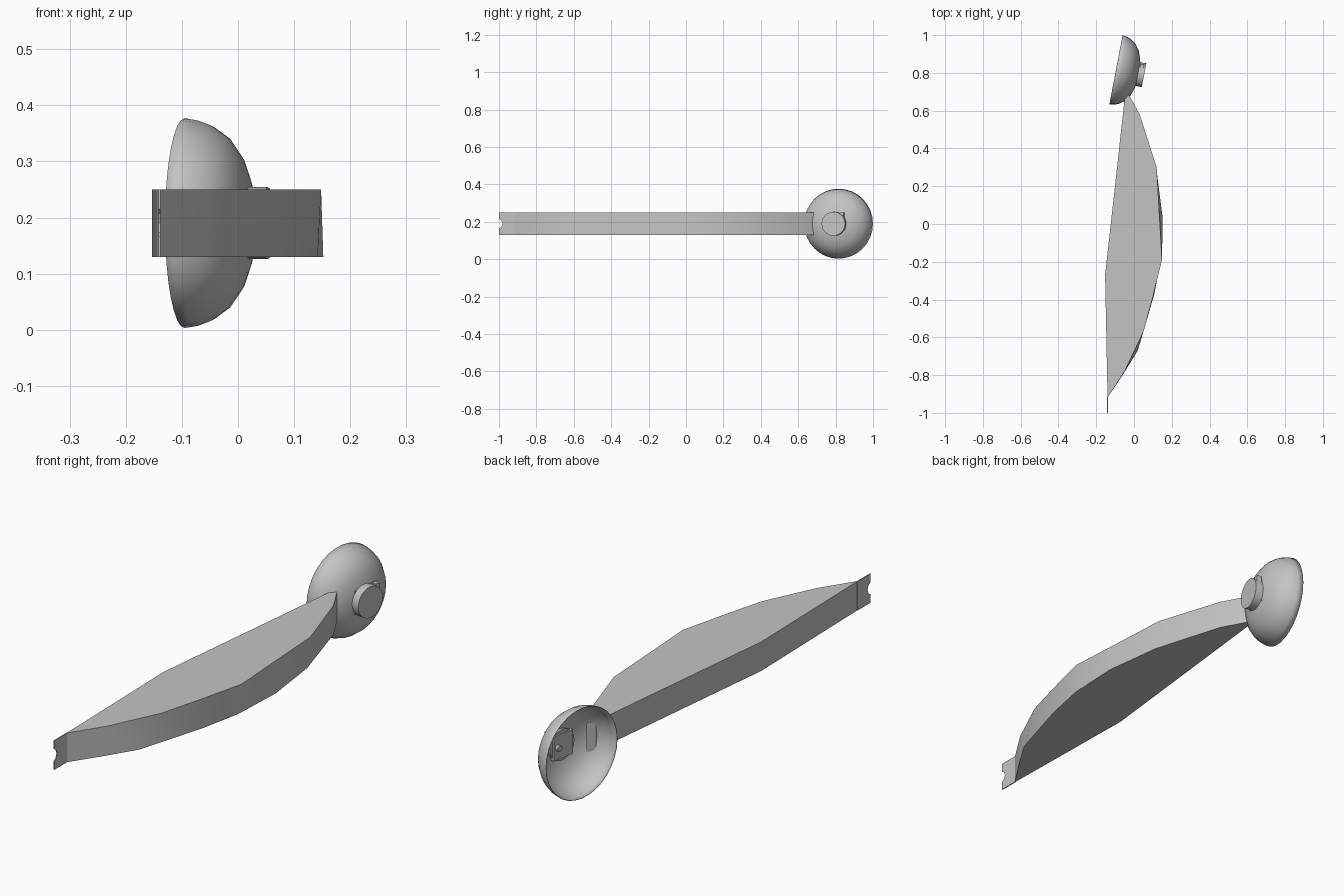
import bpy, bmesh, math
from mathutils import Matrix, Vector

if "Cube" in bpy.data.objects:
    bpy.data.objects.remove(bpy.data.objects["Cube"])

grey = bpy.data.materials.new("plain_grey")
grey.use_nodes = True
grey.diffuse_color = (0.55, 0.55, 0.55, 1)
grey.node_tree.nodes["Principled BSDF"].inputs["Base Color"].default_value = grey.diffuse_color


def finish(name, bm, frame=None, smooth=None):
    bmesh.ops.recalc_face_normals(bm, faces=bm.faces)
    mesh = bpy.data.meshes.new(name)
    bm.to_mesh(mesh)
    bm.free()
    mesh.materials.append(grey)
    obj = bpy.data.objects.new(name, mesh)
    bpy.context.collection.objects.link(obj)
    if frame:
        obj.matrix_world = frame
    if smooth:
        bpy.ops.object.select_all(action="DESELECT")
        obj.select_set(True)
        bpy.context.view_layer.objects.active = obj
        bpy.ops.object.shade_smooth_by_angle(angle=math.radians(smooth))
    return obj


def cylinder(name, radius, low, high, frame, segments=24):
    bm = bmesh.new()
    bmesh.ops.create_cone(bm, cap_ends=True, segments=segments, radius1=radius, radius2=radius,
                          depth=high - low, matrix=Matrix.Translation((0, 0, (low + high) / 2)))
    return finish(name, bm, frame, 30)


def box(name, size, centre, frame):
    bm = bmesh.new()
    bmesh.ops.create_cube(bm, matrix=Matrix.Translation(centre) @ Matrix.Diagonal((*size, 1)))
    return finish(name, bm, frame)


# Curved blade: lofted between a top and a slightly fuller bottom outline
LOW, HIGH = 0.13, 0.25
shared = [(-0.14, -0.92), (-0.153, -0.27), (-0.05, 0.66), (-0.03, 0.69), (0.03, 0.58)]
top = shared + [(0.12, 0.30), (0.134, 0.05), (0.148, -0.19), (0.1, -0.385), (0.05, -0.57), (-0.05, -0.78)]
bottom = shared + [(0.12, 0.28), (0.152, 0.03), (0.142, -0.2), (0.105, -0.38), (0.02, -0.67), (-0.06, -0.8)]
bm = bmesh.new()
rings = [[bm.verts.new((x, y, z)) for x, y in outline] for outline, z in ((bottom, LOW), (top, HIGH))]
for ring in rings:
    bm.faces.new(ring)
for i in range(len(top)):
    j = (i + 1) % len(top)
    bm.faces.new((rings[0][i], rings[0][j], rings[1][j], rings[1][i]))
finish("blade", bm, None, 25)

# Thin tail strip with a notched end
tail = [(-0.915, HIGH), (-1, HIGH), (-1, 0.215), (-0.987, 0.207), (-0.981, 0.19),
        (-0.987, 0.173), (-1, 0.165), (-1, LOW), (-0.915, LOW)]
bm = bmesh.new()
face = bm.faces.new([bm.verts.new((-0.142, y, z)) for y, z in tail])
extruded = bmesh.ops.extrude_face_region(bm, geom=[face])["geom"]
bmesh.ops.translate(bm, vec=(0.004, 0, 0), verts=[v for v in extruded if isinstance(v, bmesh.types.BMVert)])
finish("tail_strip", bm)

# Local frame of the bowl: z runs from the rim centre out through the hub
axis = Vector((0.982, -0.188, 0))
frame = Matrix.Translation((-0.095, 0.816, 0.19)) @ axis.to_track_quat("Z", "Y").to_matrix().to_4x4()

# Shallow bowl, spun from a profile of radius and depth
profile = [(0.187, 0), (0.183, 0.024), (0.174, 0.048), (0.153, 0.077),
           (0.122, 0.099), (0.088, 0.112), (0.05, 0.121), (0, 0.125)]
bm = bmesh.new()
verts = [bm.verts.new((r, 0, z)) for r, z in profile]
edges = [bm.edges.new(pair) for pair in zip(verts, verts[1:])]
bmesh.ops.spin(bm, geom=verts + edges, cent=(0, 0, 0), axis=(0, 0, 1),
               angle=math.tau, steps=32, use_duplicate=False)
bmesh.ops.remove_doubles(bm, verts=bm.verts, dist=0.0005)
bowl = finish("bowl", bm, frame, 40)
shell = bowl.modifiers.new("shell", "SOLIDIFY")
shell.thickness = 0.003
shell.offset = -1

# Hub on the back of the bowl, with a side tab and the fittings inside
cylinder("hub", 0.064, 0.105, 0.151, frame)
to_local = frame.to_3x3().inverted()
side = to_local @ Vector((0.188, 0.982, 0))
up = to_local @ Vector((0, 0, 1))
tab_frame = frame @ Matrix((side, up, side.cross(up))).transposed().to_4x4()
sign = 1 if side.cross(up).z > 0 else -1
box("hub_tab", (0.02, 0.08, 0.02), (0.045, 0.02, sign * 0.132), tab_frame)
box("inner_pad", (0.1, 0.1, 0.02), (0, 0, sign * 0.108), tab_frame)
cylinder("inner_peg", 0.012, 0.085, 0.11, frame @ Matrix.Translation(side * 0.03), 12)
